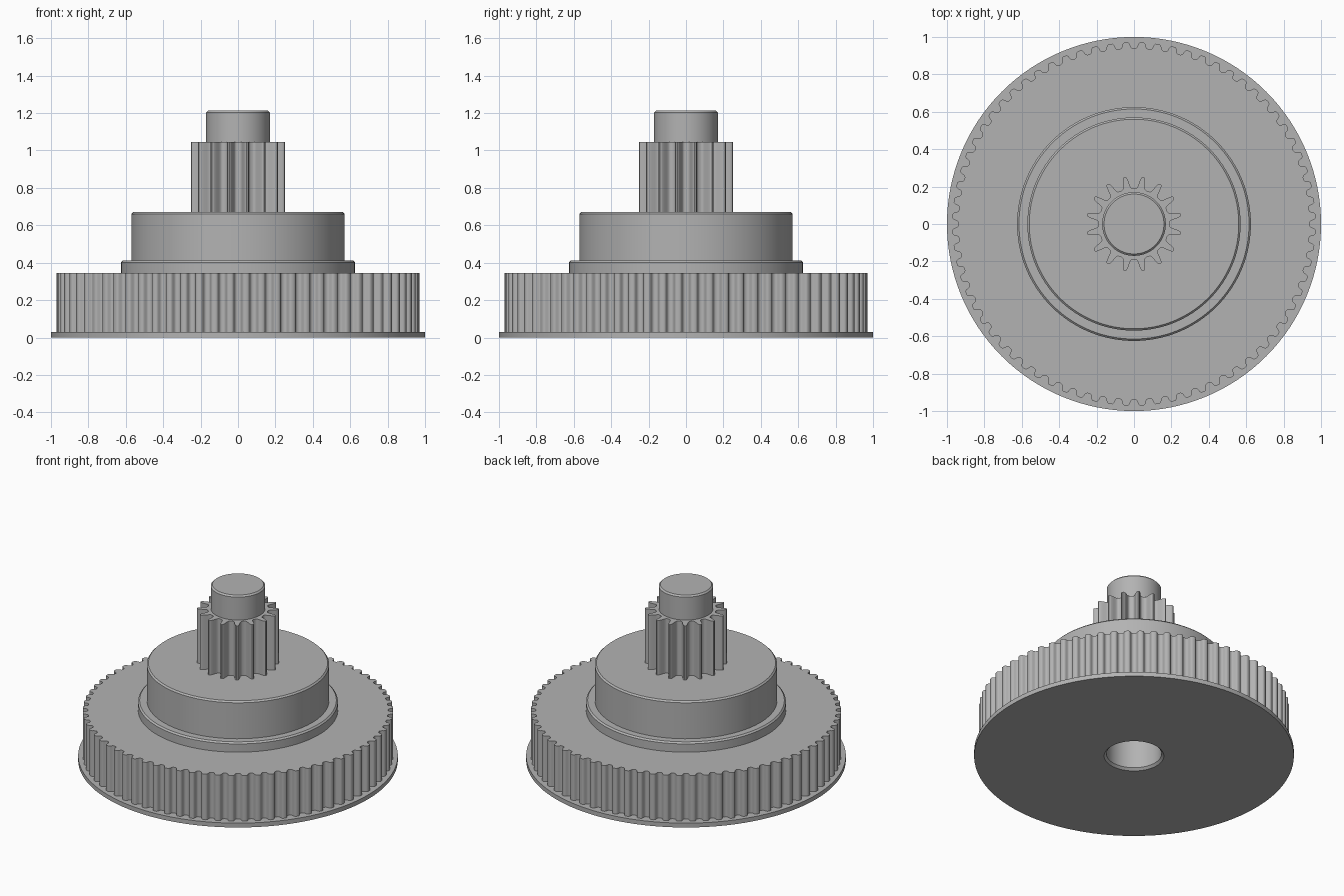
import bpy, bmesh
from math import sin, cos, tau, radians

cube = bpy.data.objects.get("Cube")
if cube:
    bpy.data.objects.remove(cube)

grey = bpy.data.materials.new("matte grey")
grey.use_nodes = True
COLOUR = (0.45, 0.45, 0.45, 1)
grey.diffuse_color = COLOUR
grey.node_tree.nodes["Principled BSDF"].inputs["Base Color"].default_value = COLOUR


def finish(name, bm, angle):
    """Turn a bmesh into a smooth-shaded object with sharp edges kept."""
    bmesh.ops.remove_doubles(bm, verts=bm.verts, dist=1e-5)
    mesh = bpy.data.meshes.new(name)
    bm.to_mesh(mesh)
    bm.free()
    mesh.materials.append(grey)
    obj = bpy.data.objects.new(name, mesh)
    bpy.context.collection.objects.link(obj)
    bpy.ops.object.select_all(action='DESELECT')
    obj.select_set(True)
    bpy.context.view_layer.objects.active = obj
    bpy.ops.object.shade_smooth_by_angle(angle=radians(angle))
    return obj


def skin(bm, rings):
    """Join successive closed rings of points with quads."""
    loops = [[bm.verts.new(p) for p in ring] for ring in rings]
    for a, b in zip(loops, loops[1:]):
        for i in range(len(a)):
            j = (i + 1) % len(a)
            bm.faces.new((a[i], a[j], b[j], b[i]))
    return loops


def lathe(name, profile, cap_start=False, cap_end=False, steps=128):
    """Revolve (radius, height) points, listed from inside-bottom to top."""
    bm = bmesh.new()
    loops = skin(bm, [[(r * cos(tau * i / steps), r * sin(tau * i / steps), z)
                       for i in range(steps)] for r, z in profile])
    if cap_start:
        bm.faces.new(loops[0][::-1])
    if cap_end:
        bm.faces.new(loops[-1])
    return finish(name, bm, 25)


def gear(name, teeth, tooth, z0, z1, inner):
    """Toothed wall with a flat top; tooth lists (pitch fraction, radius)."""
    outline = [(tau * (t + f) / teeth, r) for t in range(teeth) for f, r in tooth]
    ring = lambda z, radius=None: [((radius or r) * cos(a), (radius or r) * sin(a), z)
                                   for a, r in outline]
    bm = bmesh.new()
    skin(bm, [ring(z0), ring(z1), ring(z1, inner)])
    return finish(name, bm, 40)


def mirrored(half):
    """Mirror half a tooth about the middle of its pitch."""
    return half + [(1 - f, r) for f, r in reversed(half)]


# Flange with a chamfered blind bore underneath
lathe("flange_and_bore",
      [(0.172, 0.35), (0.172, 0.015), (0.187, 0), (1, 0), (1, 0.03), (0.92, 0.03)],
      cap_start=True)

# Large toothed wheel: gap at each end of the pitch, rounded tip in the middle
wheel_tooth = mirrored([(0.08, 0.938), (0.17, 0.942), (0.22, 0.949), (0.26, 0.960),
                        (0.31, 0.967), (0.38, 0.971)])
gear("large_gear", 72, wheel_tooth, 0.03, 0.345, 0.6)

# Stepped hub with chamfered rims
lathe("stepped_hub",
      [(0.625, 0.345), (0.625, 0.402), (0.615, 0.412), (0.57, 0.412),
       (0.57, 0.66), (0.56, 0.67), (0.18, 0.67)])

# Pinion
pinion_tooth = mirrored([(0.08, 0.190), (0.18, 0.192), (0.25, 0.200), (0.29, 0.212),
                         (0.33, 0.228), (0.37, 0.243), (0.41, 0.251), (0.46, 0.255)])
gear("pinion", 16, pinion_tooth, 0.67, 1.045, 0.165)

# Shaft end
lathe("shaft_end", [(0.17, 1.045), (0.17, 1.203), (0.16, 1.213)], cap_end=True)
